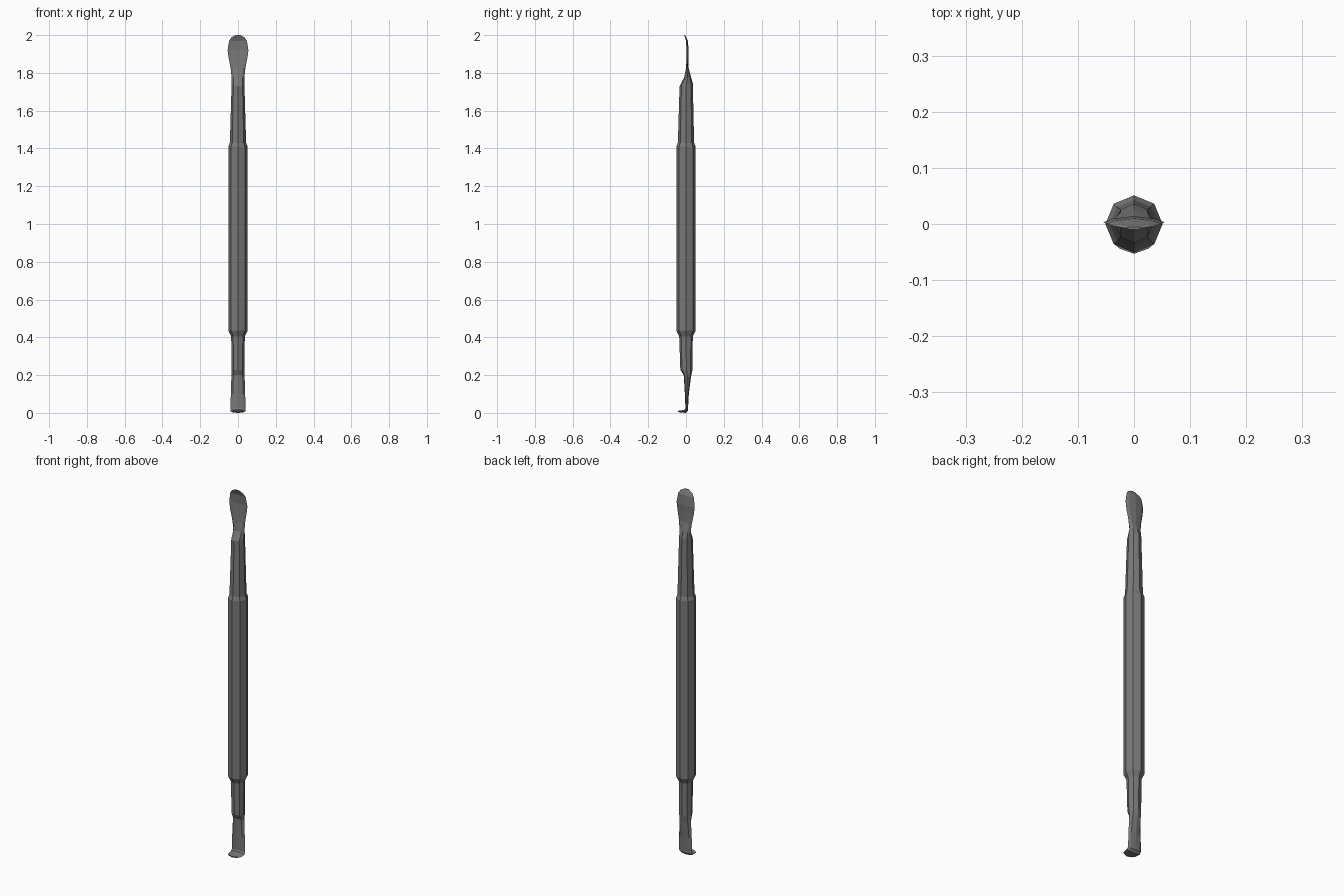
import bpy, bmesh, math

metal = bpy.data.materials.new("dark_steel")
metal.diffuse_color = (0.19, 0.19, 0.19, 1)


def ring(w, front, back, bow=0.0):
    """Eight-sided section of half width w between a front and a back (y, z) point;
    bow shifts the side corners forward to dish the section."""
    pts = []
    for i in range(8):
        a = math.radians(45 * i)
        c, s = math.cos(a), math.sin(a)
        y, z = [(f + b) / 2 + (b - f) / 2 * s for f, b in zip(front, back)]
        pts.append((w * c, y - bow * c * c, z))
    return pts


def rod(r, z):
    return ring(r, (-r, z), (r, z))


def loft(name, rings):
    bm = bmesh.new()
    loops = [[bm.verts.new(p) for p in r] for r in rings]
    for lo, hi in zip(loops, loops[1:]):
        for i in range(8):
            j = (i + 1) % 8
            bm.faces.new((lo[i], lo[j], hi[j], hi[i]))
    bm.faces.new(loops[0][::-1])
    bm.faces.new(loops[-1])
    bmesh.ops.recalc_face_normals(bm, faces=bm.faces)
    me = bpy.data.meshes.new(name)
    bm.to_mesh(me)
    bm.free()
    me.materials.append(metal)
    ob = bpy.data.objects.new(name, me)
    bpy.context.collection.objects.link(ob)


# Whole tool as one continuous loft, bottom to top
loft("double_ended_pusher", [
    # hooked scraper foot with pointed lip
    ring(0.036, (-0.053, 0.010), (-0.053, 0.004), -0.018),
    ring(0.040, (-0.024, 0.013), (-0.024, 0.003), -0.008),
    ring(0.040, (-0.006, 0.018), (-0.002, 0.000), 0.0),
    ring(0.040, (-0.003, 0.026), (0.010, 0.012), 0.0),
    # lower blade
    ring(0.038, (-0.006, 0.100), (0.015, 0.100)),
    ring(0.035, (-0.012, 0.200), (0.026, 0.190)),
    # lower neck
    ring(0.034, (-0.030, 0.228), (0.034, 0.225)),
    rod(0.036, 0.405),
    # handle
    rod(0.051, 0.435), rod(0.051, 1.410), rod(0.043, 1.430),
    # upper neck
    ring(0.034, (-0.034, 1.730), (0.036, 1.745)),
    # spoon blade
    ring(0.034, (-0.010, 1.775), (0.026, 1.780)),
    ring(0.039, (0.000, 1.825), (0.014, 1.825), 0.002),
    ring(0.050, (0.005, 1.880), (0.013, 1.880), 0.006),
    ring(0.055, (0.008, 1.920), (0.014, 1.920), 0.008),
    ring(0.047, (0.004, 1.970), (0.010, 1.970), 0.007),
    ring(0.036, (-0.004, 1.987), (0.002, 1.987), 0.003),
    ring(0.014, (-0.010, 2.000), (-0.005, 2.000), 0.0),
])
